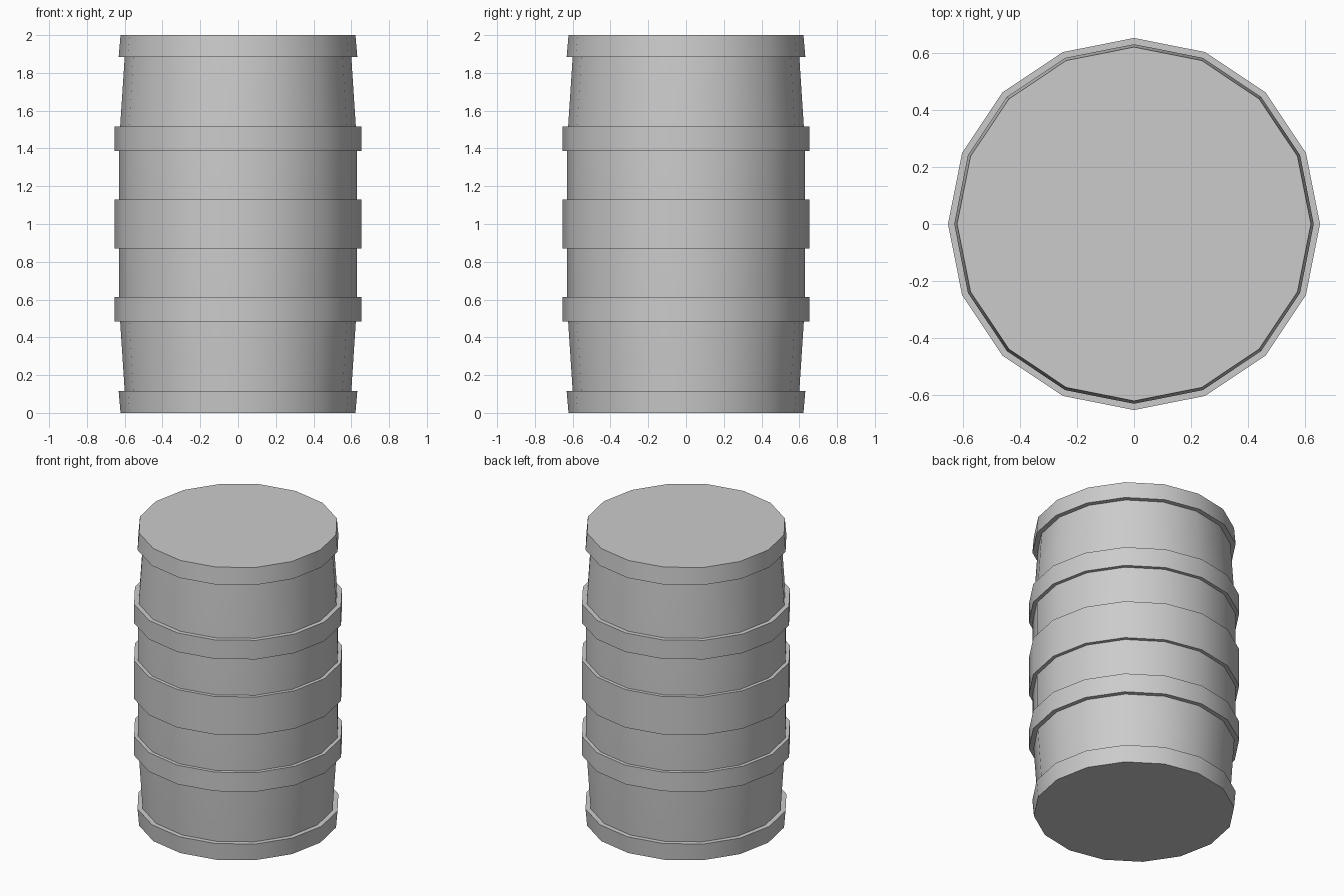
import bpy, bmesh, math

if "Cube" in bpy.data.objects:
    bpy.data.objects.remove(bpy.data.objects["Cube"])

SIDES = 16


def lathe(name, profile, cap_bottom=False, cap_top=False):
    """Revolve (radius, z) points, listed bottom to top, around the z axis."""
    bm = bmesh.new()
    rings = []
    for r, z in profile:
        rings.append([bm.verts.new((r * math.cos(2 * math.pi * i / SIDES),
                                    r * math.sin(2 * math.pi * i / SIDES), z))
                      for i in range(SIDES)])
    for low, high in zip(rings, rings[1:]):
        for i in range(SIDES):
            j = (i + 1) % SIDES
            bm.faces.new((low[i], low[j], high[j], high[i]))
    if cap_bottom:
        bm.faces.new(rings[0][::-1])
    if cap_top:
        bm.faces.new(rings[-1])
    mesh = bpy.data.meshes.new(name)
    bm.to_mesh(mesh)
    bm.free()
    obj = bpy.data.objects.new(name, mesh)
    bpy.context.collection.objects.link(obj)
    bpy.ops.object.select_all(action='DESELECT')
    obj.select_set(True)
    bpy.context.view_layer.objects.active = obj
    bpy.ops.object.shade_smooth_by_angle(angle=math.radians(30))
    return obj


# Barrel wall: straight middle, tapering towards both ends
lower = [(0.60, 0.115), (0.624, 0.482), (0.63, 0.612)]
upper = [(r, 2 - z) for r, z in reversed(lower)]
lathe("barrel_wall", lower + upper)

# End caps: rims slightly wider than the wall, closed by flat lids
rim = [(0.622, 0.0), (0.632, 0.115), (0.60, 0.115)]
lathe("bottom_cap", rim, cap_bottom=True)
lathe("top_cap", [(r, 2 - z) for r, z in reversed(rim)], cap_top=True)

# Three raised hoops, the middle one wider
for name, z0, z1 in (("lower_hoop", 0.483, 0.613),
                     ("middle_hoop", 0.87, 1.13),
                     ("upper_hoop", 1.387, 1.517)):
    lathe(name, [(0.62, z0), (0.654, z0), (0.654, z1), (0.62, z1)])
